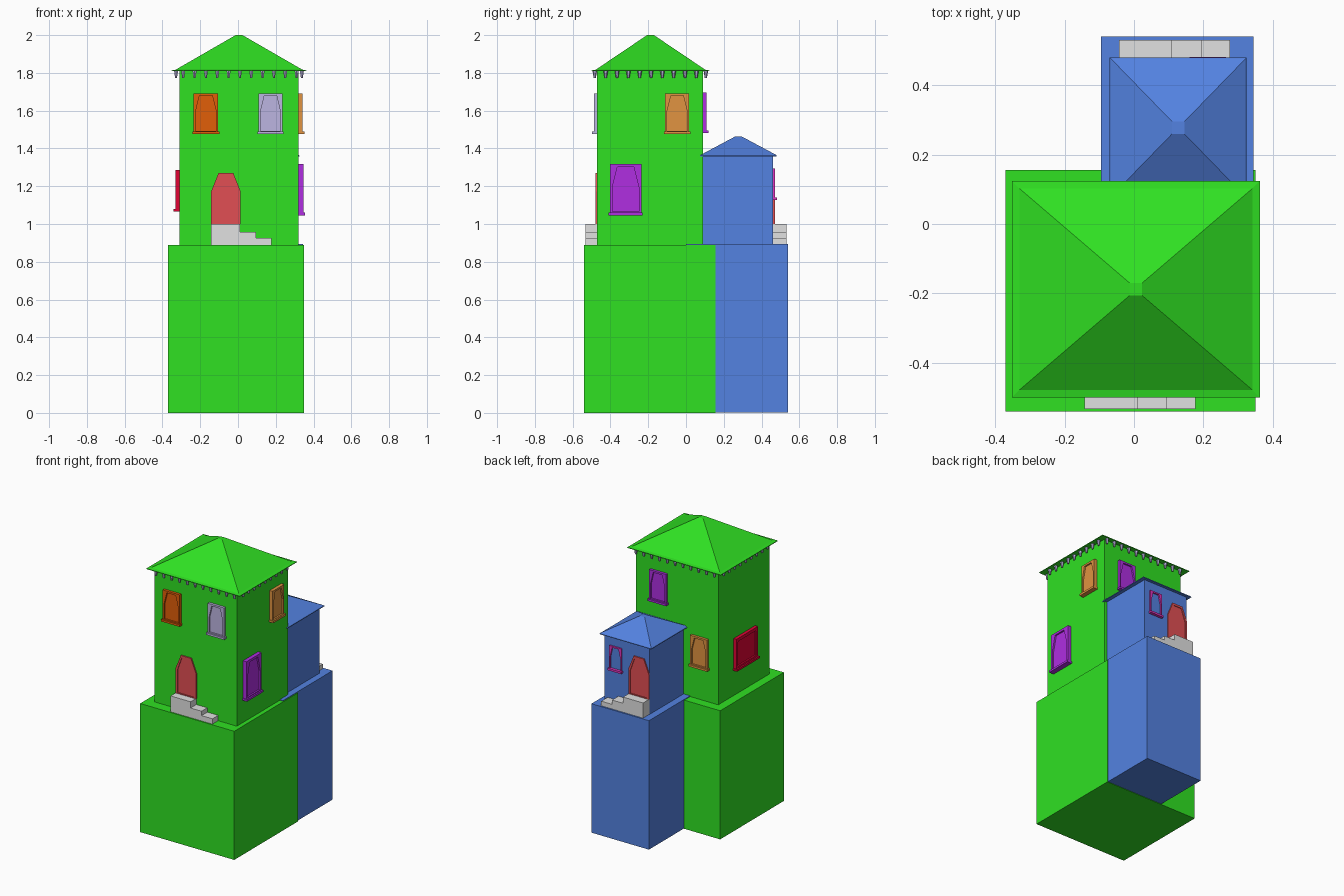
import bpy, bmesh, math
from mathutils import Matrix, Vector

cube = bpy.data.objects.get("Cube")
if cube:
    bpy.data.objects.remove(cube, do_unlink=True)


def material(name, r, g, b):
    """Flat material from display values, stored as linear."""
    col = [(c / 255) ** 2.2 for c in (r, g, b)] + [1]
    m = bpy.data.materials.new(name)
    m.use_nodes = True
    m.diffuse_color = col
    m.node_tree.nodes["Principled BSDF"].inputs["Base Color"].default_value = col
    return m


GREEN = material("green", 51, 224, 39)
BLUE = material("blue", 84, 129, 224)
RUST = material("dark orange", 224, 95, 17)
LAVENDER = material("lavender", 187, 179, 224)
ORANGE = material("light orange", 224, 146, 67)
PURPLE = material("purple", 174, 50, 224)
CRIMSON = material("crimson", 224, 11, 56)
MAGENTA = material("magenta", 224, 56, 190)
RED = material("red", 224, 80, 84)
GREY = material("stone grey", 224, 224, 224)


def finish(name, bm, mat):
    bmesh.ops.recalc_face_normals(bm, faces=bm.faces)
    me = bpy.data.meshes.new(name)
    bm.to_mesh(me)
    bm.free()
    me.materials.append(mat)
    ob = bpy.data.objects.new(name, me)
    bpy.context.collection.objects.link(ob)
    return ob


def add_box(bm, lo, hi):
    lo, hi = Vector(lo), Vector(hi)
    mat = Matrix.Translation((lo + hi) / 2) @ Matrix.Diagonal((*(hi - lo), 1))
    return bmesh.ops.create_cube(bm, size=1, matrix=mat)["verts"]


def box(name, lo, hi, mat):
    bm = bmesh.new()
    add_box(bm, lo, hi)
    finish(name, bm, mat)


def add_loft(bm, loops):
    """Bridge matching closed loops of points and cap both ends."""
    rings = [[bm.verts.new(p) for p in loop] for loop in loops]
    n = len(rings[0])
    for a, b in zip(rings, rings[1:]):
        for i in range(n):
            j = (i + 1) % n
            bm.faces.new((a[i], a[j], b[j], b[i]))
    bm.faces.new(rings[0])
    bm.faces.new(rings[-1])


def rect(x0, x1, y0, y1, z):
    return [(x0, y0, z), (x1, y0, z), (x1, y1, z), (x0, y1, z)]


def hip_roof(name, x0, x1, y0, y1, z, top, lip, mat):
    """Hipped roof with a narrow flat lip and a small blunt tip."""
    cx, cy, t = (x0 + x1) / 2, (y0 + y1) / 2, 0.018
    bm = bmesh.new()
    add_loft(bm, [rect(x0, x1, y0, y1, z), rect(x0, x1, y0, y1, z + 0.004),
                  rect(x0 + lip, x1 - lip, y0 + lip, y1 - lip, z + 0.008),
                  rect(cx - t, cx + t, cy - t, cy + t, top)])
    finish(name, bm, mat)


def mount(ob, side, u, z, wall):
    """Hang a front-facing part on a wall; side counts quarter turns from the front."""
    turn = Matrix.Rotation(side * math.pi / 2, 4, "Z")
    ob.data.transform(turn @ Matrix.Translation((u, -wall, z)))


def arch(w, h, shoulder, top, z0=0.0):
    """Eight-point outline whose upper corners are cut off."""
    s, t = w * top, h * shoulder
    right = [(w, z0), (w, t), ((w + s) / 2, (t + h) / 2), (s, h)]
    return right + [(-x, z) for x, z in reversed(right)]


def panel(bm, outer, inner, depth, recess):
    at = lambda pts, d: [(x, -d, z) for x, z in pts]
    add_loft(bm, [at(outer, -0.004), at(outer, depth), at(inner, depth), at(inner, depth - recess)])


def window(name, side, u, z, wall, w, h, mat, depth=0.018, arched=True):
    """Framed window with a recessed pane and a projecting sill."""
    a = w / 2
    outer = [(a, 0), (a, h * 0.55), (a, h), (a * 0.55, h)]
    outer += [(-x, y) for x, y in reversed(outer)]
    if arched:
        inner = arch(a * 0.84, h * 0.94, 0.58, 0.62, h * 0.06)
    else:
        inner = arch(a * 0.84, h * 0.9, 0.97, 0.97, h * 0.1)
    bm = bmesh.new()
    panel(bm, outer, inner, depth, 0.011)
    add_box(bm, (-a - 0.006, -depth - 0.01, -0.004), (a + 0.006, 0, 0.01))
    mount(finish(name, bm, mat), side, u, z, wall)


def door(name, side, u, z, wall):
    bm = bmesh.new()
    panel(bm, arch(0.078, 0.27, 0.64, 0.5), arch(0.064, 0.255, 0.65, 0.5, 0.006), 0.009, 0.005)
    mount(finish(name, bm, RED), side, u, z, wall)


def stairs(name, x0, y0, y1):
    """Landing with two steps going down towards +x."""
    profile = [(0, 0), (0.32, 0), (0.32, 0.037), (0.237, 0.037), (0.237, 0.067),
               (0.153, 0.067), (0.153, 0.11), (0, 0.11)]
    bm = bmesh.new()
    add_loft(bm, [[(x0 + x, y, 0.89 + z) for x, z in profile] for y in (y0, y1)])
    finish(name, bm, GREY)


# Plinths
box("main_plinth", (-0.37, -0.541, 0), (0.35, 0.155, 0.89), GREEN)
box("annex_plinth", (-0.095, 0, 0.003), (0.345, 0.541, 0.895), BLUE)

# Towers and roofs
box("main_tower", (-0.31, -0.47, 0.88), (0.32, 0.09, 1.812), GREEN)
hip_roof("main_roof", -0.352, 0.363, -0.5, 0.124, 1.809, 2.0, 0.022, GREEN)
box("annex_tower", (-0.045, 0.08, 0.88), (0.3, 0.461, 1.362), BLUE)
hip_roof("annex_roof", -0.07, 0.325, 0.075, 0.48, 1.358, 1.463, 0.003, BLUE)

# Small pendants below the main eaves
spots = [(-0.29 + 0.06 * i, y) for i in range(11) for y in (-0.483, 0.105)]
spots += [(x, -0.425 + 0.06 * i) for i in range(9) for x in (-0.328, 0.338)]
bm = bmesh.new()
for x, y in spots:
    bmesh.ops.create_cone(bm, cap_ends=True, segments=6, radius1=0.006, radius2=0.012,
                          depth=0.036, matrix=Matrix.Translation((x, y, 1.792)))
finish("eave_pendants", bm, LAVENDER)

# Doors and stairs
door("front_door", 0, -0.064, 1.0, 0.47)
stairs("front_stairs", -0.143, -0.533, -0.465)
door("annex_door", 2, -0.034, 1.0, 0.461)
stairs("annex_stairs", -0.043, 0.455, 0.531)

# Windows: side 0 front, 1 left (+x), 2 back, 3 right (-x)
window("front_window_right", 0, -0.17, 1.48, 0.47, 0.13, 0.212, RUST)
window("front_window_left", 0, 0.172, 1.48, 0.47, 0.125, 0.212, LAVENDER)
window("left_upper_window", 1, -0.047, 1.48, 0.32, 0.127, 0.212, ORANGE, 0.022)
window("left_lower_window", 1, -0.32, 1.05, 0.32, 0.167, 0.267, PURPLE, 0.026)
window("back_upper_window", 2, -0.142, 1.485, 0.09, 0.13, 0.21, PURPLE)
window("back_lower_window", 2, 0.172, 1.115, 0.09, 0.13, 0.21, ORANGE)
window("right_window", 3, 0.195, 1.07, 0.31, 0.235, 0.215, CRIMSON, 0.022, arched=False)
window("annex_window", 2, -0.212, 1.13, 0.461, 0.093, 0.165, MAGENTA, 0.01)
